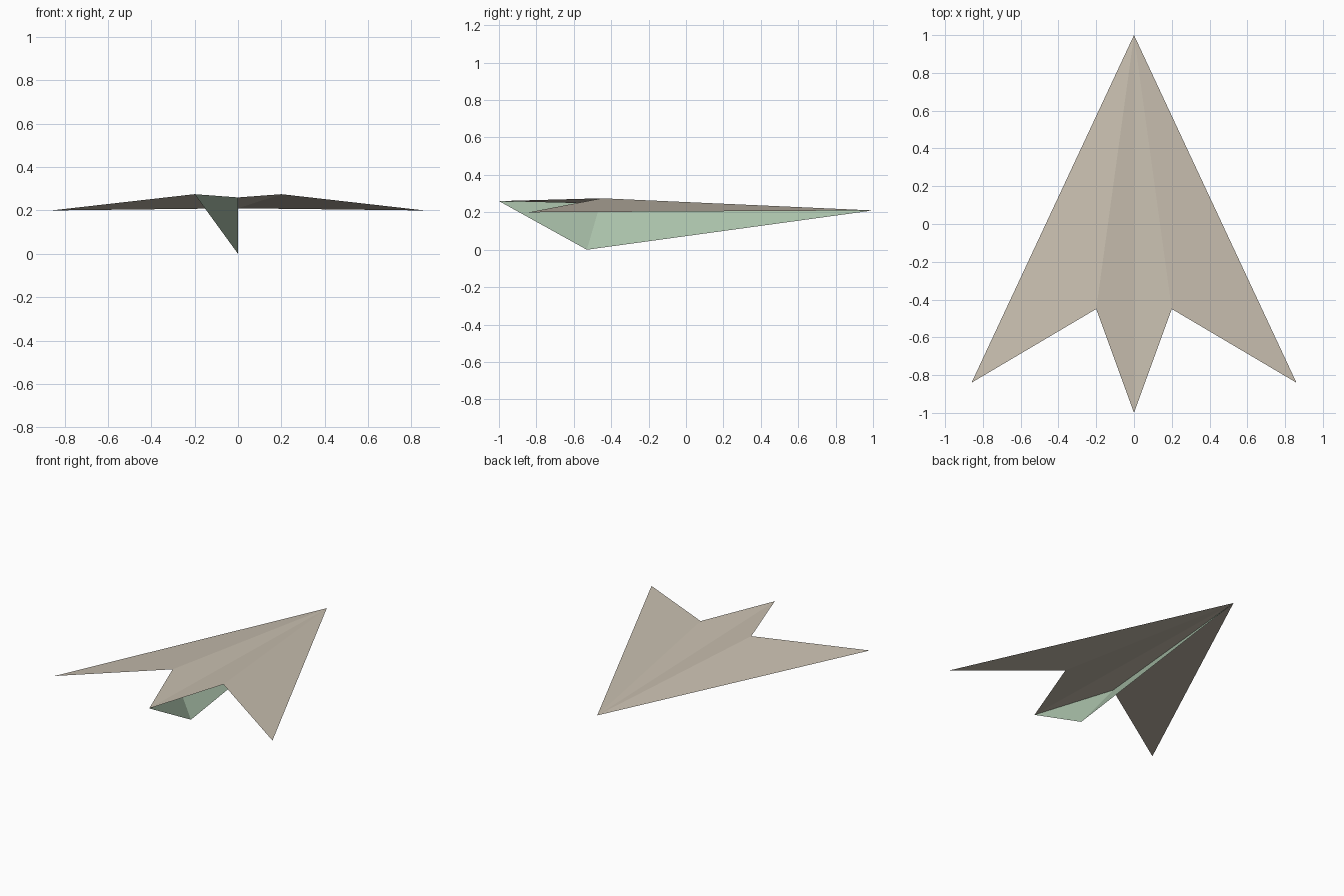
import bpy

default_cube = bpy.data.objects.get("Cube")
if default_cube:
    bpy.data.objects.remove(default_cube, do_unlink=True)


def make_material(name, color):
    mat = bpy.data.materials.new(name)
    mat.use_nodes = True
    mat.diffuse_color = color
    mat.node_tree.nodes["Principled BSDF"].inputs["Base Color"].default_value = color
    return mat


def make_sheet(name, points, faces, mat):
    mesh = bpy.data.meshes.new(name)
    mesh.from_pydata(points, [], faces)
    mesh.materials.append(mat)
    obj = bpy.data.objects.new(name, mesh)
    bpy.context.collection.objects.link(obj)
    return obj


cream = make_material("cream paper", (0.58, 0.52, 0.43, 1))
green = make_material("pale green paper", (0.40, 0.53, 0.40, 1))

# Shared corners of the folded sheet
nose = (0, 1, 0.21)
tail = (0, -1, 0.26)
notch = (0.2, -0.45, 0.275)
wing_tip = (0.86, -0.84, 0.2)
keel_bottom = (0, -0.53, 0)

# Inner panel and outer wing, mirrored across the centre fold
wings = make_sheet("wings", [nose, tail, notch, wing_tip],
                   [(0, 1, 2), (0, 2, 3)], cream)
mirror = wings.modifiers.new("Mirror", "MIRROR")
mirror.use_axis[0] = True
mirror.use_clip = True

# Slanted keel folded down from one ridge only, open on the other side
right_notch = (-notch[0], notch[1], notch[2])
make_sheet("keel", [nose, right_notch, tail, keel_bottom],
           [(0, 1, 3), (1, 2, 3)], green)

# Face the wings upward
for poly in wings.data.polygons:
    if poly.normal.z < 0:
        poly.flip()
wings.data.update()
